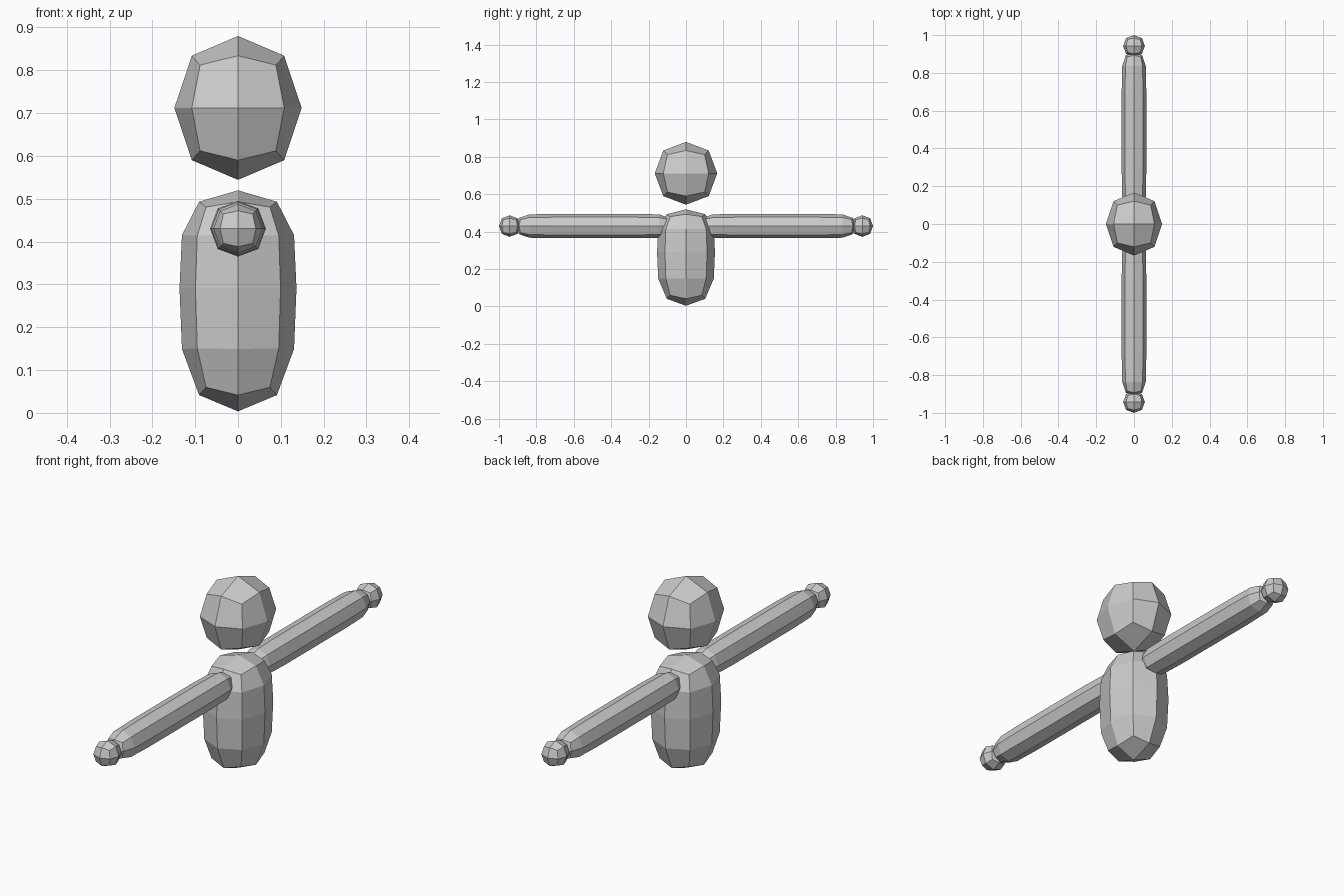
import bpy, bmesh

cube = bpy.data.objects.get("Cube")
if cube:
    bpy.data.objects.remove(cube, do_unlink=True)

grey = bpy.data.materials.new("plain grey")
grey.use_nodes = True
colour = (0.6, 0.6, 0.6, 1)
grey.diffuse_color = colour
grey.node_tree.nodes["Principled BSDF"].inputs["Base Color"].default_value = colour


def rounded_box(name, low, high, axis=2, cuts=()):
    """Box with loop cuts across one axis, rounded by one subdivision."""
    bm = bmesh.new()
    bmesh.ops.create_cube(bm, size=1)
    for v in bm.verts:
        v.co = [low[i] if v.co[i] < 0 else high[i] for i in range(3)]
    normal = [float(i == axis) for i in range(3)]
    for c in cuts:
        bmesh.ops.bisect_plane(bm, geom=bm.verts[:] + bm.edges[:] + bm.faces[:],
                               plane_co=[c * n for n in normal], plane_no=normal)
    bmesh.ops.recalc_face_normals(bm, faces=bm.faces[:])
    mesh = bpy.data.meshes.new(name)
    bm.to_mesh(mesh)
    bm.free()
    mesh.materials.append(grey)
    obj = bpy.data.objects.new(name, mesh)
    bpy.context.collection.objects.link(obj)
    sub = obj.modifiers.new("rounding", 'SUBSURF')
    sub.levels = sub.render_levels = 1
    return obj


# Head and body
rounded_box("head", (-0.177, -0.199, 0.512), (0.177, 0.199, 0.912))
rounded_box("body", (-0.149, -0.169, -0.023), (0.149, 0.169, 0.538), cuts=(0.308,))

# Arms reach straight forward and back, each ending in a round hand
AXIS_Z, ARM, HAND = 0.43, 0.071, 0.0685
for name, side in (("front", -1), ("back", 1)):
    ends = sorted((side * 0.06, side * 0.92))
    rounded_box(name + "_arm", (-ARM, ends[0], AXIS_Z - ARM), (ARM, ends[1], AXIS_Z + ARM),
                axis=1, cuts=(side * 0.2, side * 0.78))
    y = side * 0.9425
    rounded_box(name + "_hand", (-HAND, y - HAND, AXIS_Z - HAND), (HAND, y + HAND, AXIS_Z + HAND))
